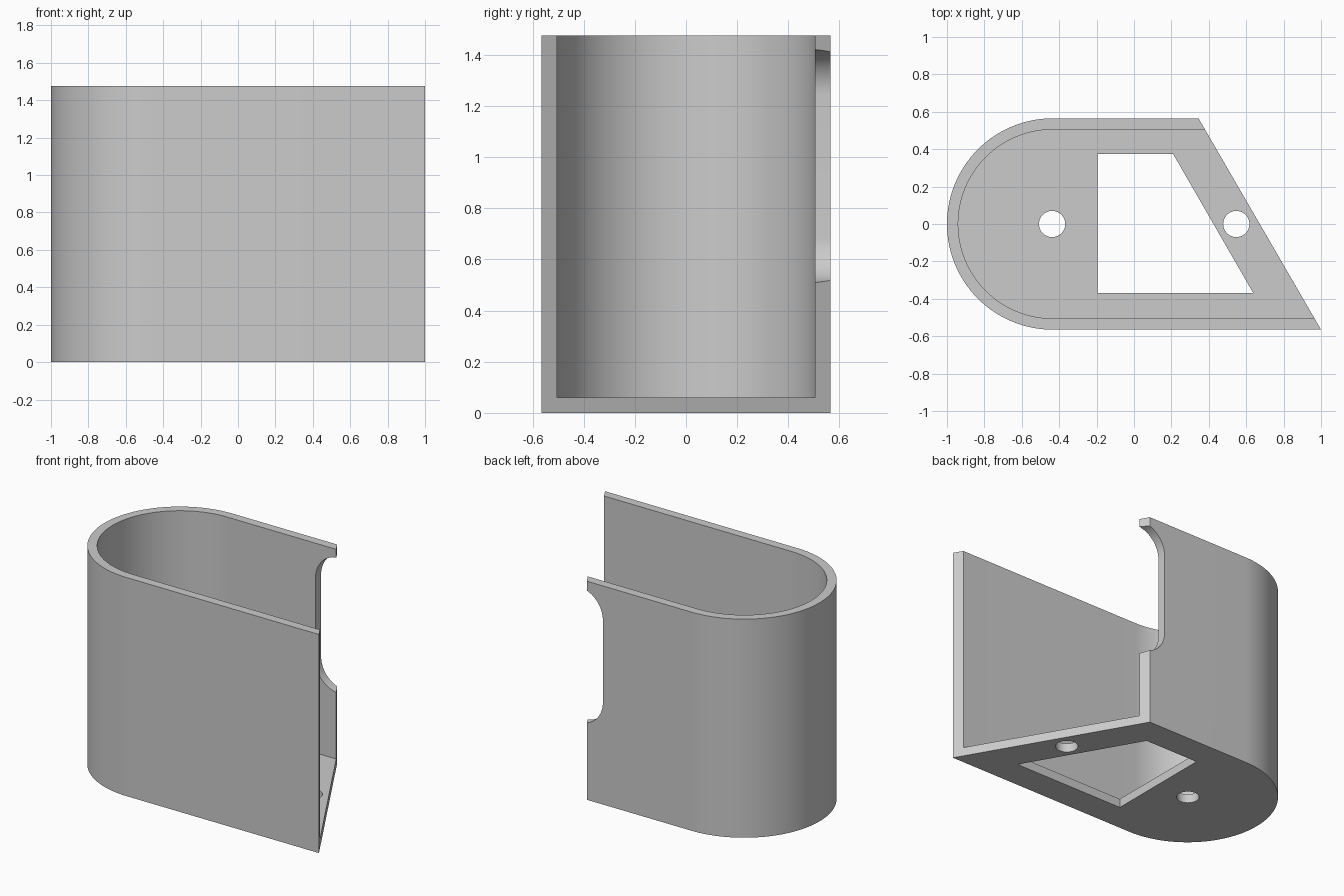
import bpy, bmesh
from math import pi, cos, sin, radians
from mathutils import Vector

if "Cube" in bpy.data.objects:
    bpy.data.objects.remove(bpy.data.objects["Cube"], do_unlink=True)

HEIGHT, WALL, RADIUS = 1.475, 0.06, 0.565
ARC_X = RADIUS - 1          # centre of the rounded end
BACK_X = 0.345              # where the slanted cut meets the back wall

grey = bpy.data.materials.new("plain_grey")
grey.use_nodes = True
colour = (0.6, 0.6, 0.6, 1)
grey.diffuse_color = colour
grey.node_tree.nodes["Principled BSDF"].inputs["Base Color"].default_value = colour


def arc(cx, cy, r, start, end, steps):
    return [(cx + r * cos(start + (end - start) * i / steps),
             cy + r * sin(start + (end - start) * i / steps)) for i in range(steps + 1)]


def prism(name, points, offset):
    """Extrude a closed 3D outline along an offset."""
    bm = bmesh.new()
    face = bm.faces.new([bm.verts.new(p) for p in points])
    new = bmesh.ops.extrude_face_region(bm, geom=[face])["geom"]
    bmesh.ops.translate(bm, vec=Vector(offset),
                        verts=[v for v in new if isinstance(v, bmesh.types.BMVert)])
    bmesh.ops.recalc_face_normals(bm, faces=bm.faces)
    mesh = bpy.data.meshes.new(name)
    bm.to_mesh(mesh)
    bm.free()
    mesh.materials.append(grey)
    obj = bpy.data.objects.new(name, mesh)
    bpy.context.collection.objects.link(obj)
    return obj


def upright(name, outline, bottom, top):
    return prism(name, [(x, y, bottom) for x, y in outline], (0, 0, top - bottom))


# Outer body: rounded left end, slanted right end
body = upright("holder_body",
               arc(ARC_X, 0, RADIUS, pi / 2, 3 * pi / 2, 64) + [(1, -RADIUS), (BACK_X, RADIUS)],
               0, HEIGHT)

# Cavity, open at the top and through the slanted end
inner = RADIUS - WALL
cutters = [upright("cavity_cutter",
                   arc(ARC_X, 0, inner, pi / 2, 3 * pi / 2, 64) + [(1.3, -inner), (1.3, inner)],
                   WALL, HEIGHT + 0.2)]

# Floor window and two screw holes
window = [(-0.195, 0.373), (0.21, 0.373), (0.638, -0.37), (-0.195, -0.37)]
cutters.append(upright("window_cutter", window, -0.1, 0.2))
for x in (-0.438, 0.547):
    cutters.append(upright("screw_hole_cutter", arc(x, 0, 0.07, 0, 2 * pi, 48)[:-1], -0.1, 0.2))

# Rounded notch in the end of the back wall
low, high, left, r = 0.508, 1.422, 0.225, 0.18
notch = (arc(left + r, high - r, r, pi / 2, pi, 16)
         + arc(left + r, low + r, r, pi, 3 * pi / 2, 16)
         + [(0.8, low), (0.8, high)])
cutters.append(prism("notch_cutter", [(x, 0.4, z) for x, z in notch], (0, 0.3, 0)))

# Cut the body, then discard the cutters
for cutter in cutters:
    cutter.hide_render = True
    mod = body.modifiers.new(cutter.name, "BOOLEAN")
    mod.operation, mod.solver, mod.object = "DIFFERENCE", "EXACT", cutter
bpy.context.view_layer.update()
graph = bpy.context.evaluated_depsgraph_get()
cut_mesh = bpy.data.meshes.new_from_object(body.evaluated_get(graph))
body.modifiers.clear()
body.data = cut_mesh
for cutter in cutters:
    bpy.data.objects.remove(cutter, do_unlink=True)

# Smooth the curved walls, keep the edges sharp
bpy.ops.object.select_all(action="DESELECT")
body.select_set(True)
bpy.context.view_layer.objects.active = body
bpy.ops.object.shade_smooth_by_angle(angle=radians(25))
